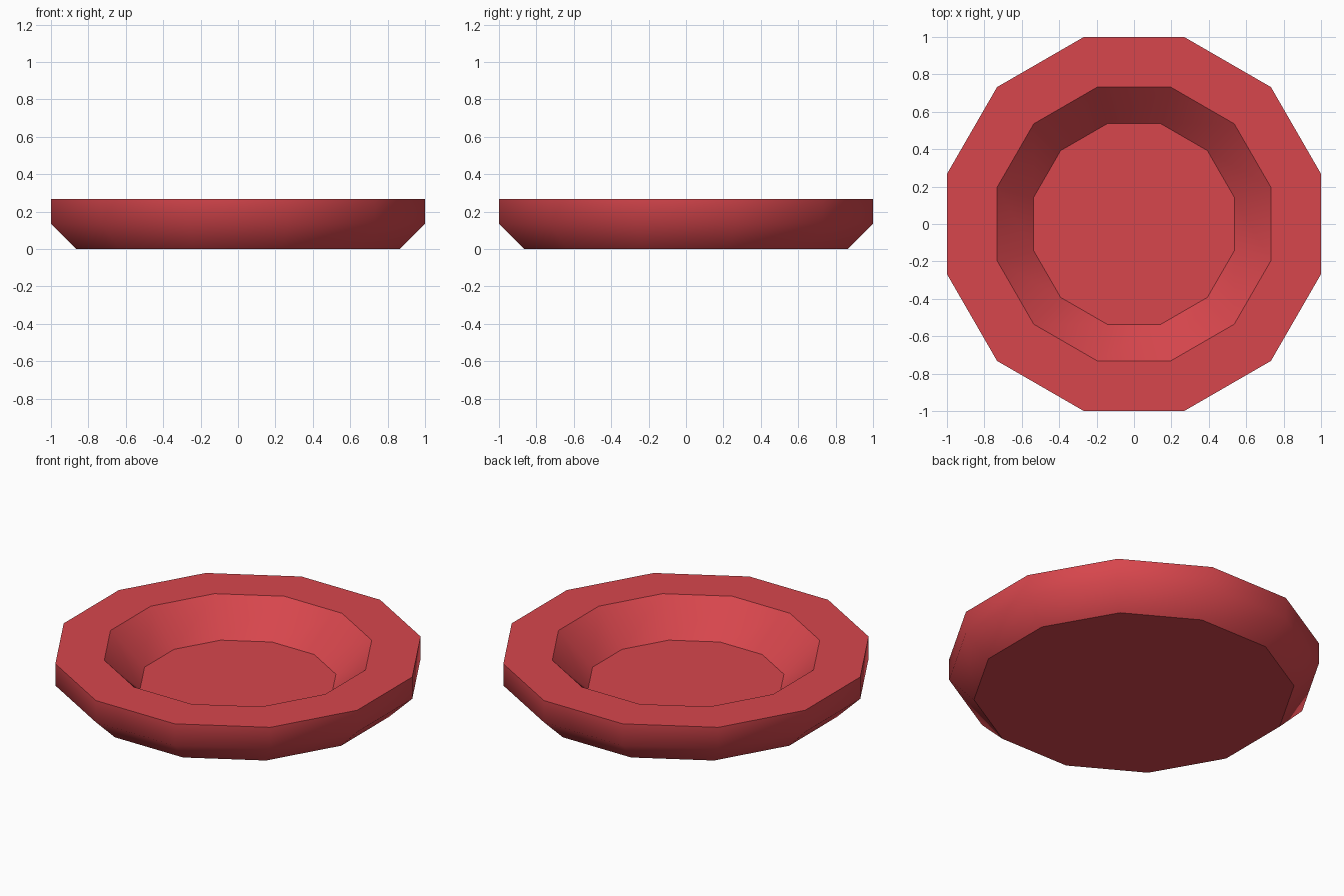
import bpy, bmesh, math

if "Cube" in bpy.data.objects:
    bpy.data.objects.remove(bpy.data.objects["Cube"])

SIDES = 12
# (apothem, z) from the underside, round the rim, to the sunken floor
PROFILE = [(0.866, 0.0), (1.0, 0.134), (1.0, 0.268), (0.732, 0.268), (0.536, 0.075)]
SMOOTH_BANDS = {0, 1, 3}   # bevel, outer wall, inner slope
SHARP_RINGS = {0, 2, 3, 4}

red = bpy.data.materials.new("red")
red.diffuse_color = (0.68, 0.061, 0.073, 1)
red.use_nodes = True
red.node_tree.nodes["Principled BSDF"].inputs["Base Color"].default_value = red.diffuse_color

# Twelve-sided dish lathed from the profile
bm = bmesh.new()
rings = []
for apothem, z in PROFILE:
    r = apothem / math.cos(math.pi / SIDES)
    rings.append([bm.verts.new((r * math.cos((i + 0.5) * math.tau / SIDES),
                                r * math.sin((i + 0.5) * math.tau / SIDES), z))
                  for i in range(SIDES)])
for k in range(len(rings) - 1):
    a, b = rings[k], rings[k + 1]
    for i in range(SIDES):
        j = (i + 1) % SIDES
        f = bm.faces.new((a[i], a[j], b[j], b[i]))
        f.smooth = k in SMOOTH_BANDS

# Flat underside and floor
bm.faces.new(rings[0][::-1])
bm.faces.new(rings[-1])

# Crisp edges round the flat faces
for k in SHARP_RINGS:
    for i in range(SIDES):
        bm.edges.get((rings[k][i], rings[k][(i + 1) % SIDES])).smooth = False

mesh = bpy.data.meshes.new("dish")
bm.to_mesh(mesh)
bm.free()
mesh.materials.append(red)
bpy.context.collection.objects.link(bpy.data.objects.new("dish", mesh))
